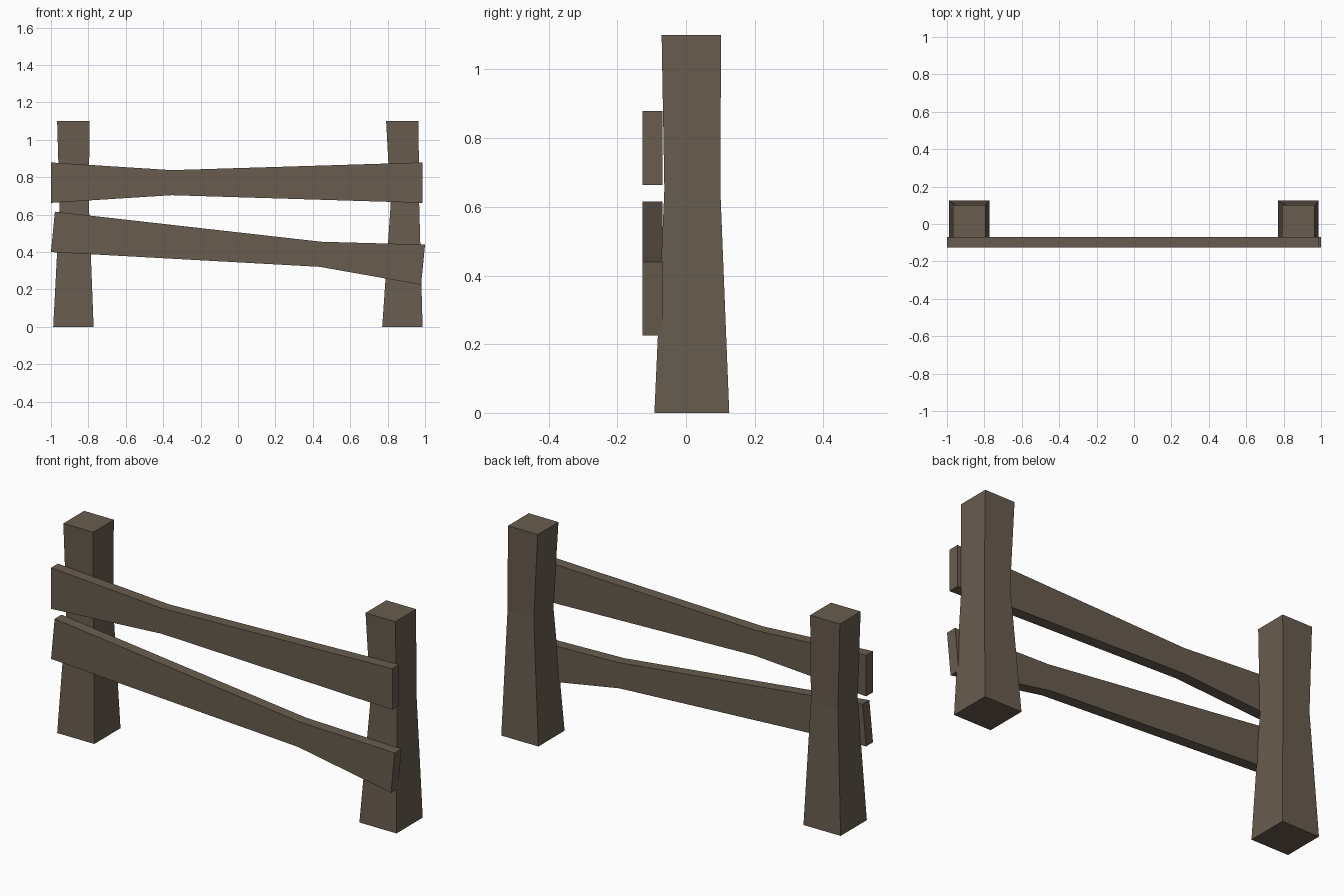
import bpy, bmesh

if "Cube" in bpy.data.objects:
    bpy.data.objects.remove(bpy.data.objects["Cube"])


def loft(name, rings, mat):
    """Skin a solid through matching four-point rings and cap both ends."""
    bm = bmesh.new()
    loops = [[bm.verts.new(p) for p in ring] for ring in rings]
    for a, b in zip(loops, loops[1:]):
        for i in range(4):
            j = (i + 1) % 4
            bm.faces.new((a[i], a[j], b[j], b[i]))
    bm.faces.new(loops[0][::-1])
    bm.faces.new(loops[-1])
    bmesh.ops.recalc_face_normals(bm, faces=bm.faces)
    mesh = bpy.data.meshes.new(name)
    bm.to_mesh(mesh)
    bm.free()
    mesh.materials.append(mat)
    obj = bpy.data.objects.new(name, mesh)
    bpy.context.collection.objects.link(obj)
    return obj


def post(name, sections, mat):
    # each section: x0, x1, y0, y1, z
    loft(name, [[(x0, y0, z), (x1, y0, z), (x1, y1, z), (x0, y1, z)]
                for x0, x1, y0, y1, z in sections], mat)


def rail(name, cuts, mat, y0=-0.126, y1=-0.069):
    # each cut: bottom x, bottom z, top x, top z
    loft(name, [[(xb, y0, zb), (xb, y1, zb), (xt, y1, zt), (xt, y0, zt)]
                for xb, zb, xt, zt in cuts], mat)


wood = bpy.data.materials.new("weathered_wood")
wood.diffuse_color = (0.138, 0.107, 0.078, 1)
wood.use_nodes = True
wood.node_tree.nodes["Principled BSDF"].inputs["Base Color"].default_value = wood.diffuse_color

# Posts: wide foot, pinched waist, square top
post("left_post", [(-0.988, -0.772, -0.092, 0.126, 0),
                   (-0.954, -0.797, -0.063, 0.100, 0.65),
                   (-0.967, -0.794, -0.071, 0.102, 1.10)], wood)
post("right_post", [(0.771, 0.987, -0.092, 0.126, 0),
                    (0.816, 0.969, -0.063, 0.100, 0.65),
                    (0.792, 0.965, -0.071, 0.102, 1.10)], wood)

# Rails: narrowed boards on the front of the posts
rail("upper_rail", [(-1.0, 0.663, -1.0, 0.879),
                    (-0.355, 0.704, -0.355, 0.838),
                    (0.986, 0.663, 0.986, 0.879)], wood)
rail("lower_rail", [(-1.0, 0.40, -0.979, 0.616),
                    (0.437, 0.321, 0.446, 0.455),
                    (0.979, 0.225, 1.0, 0.44)], wood)
